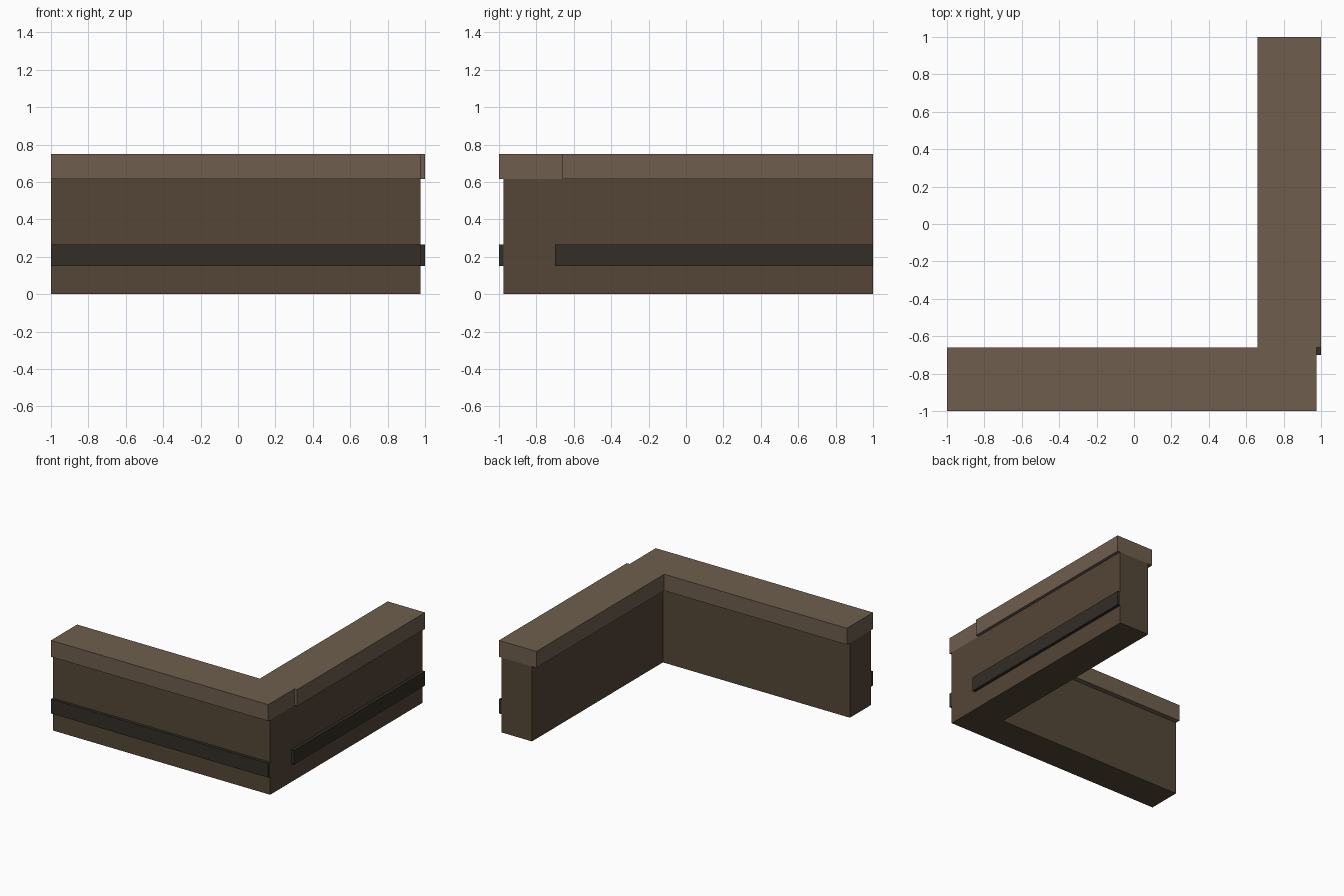
import bpy
import bmesh

if "Cube" in bpy.data.objects:
    bpy.data.objects.remove(bpy.data.objects["Cube"])


def material(name, rgb):
    m = bpy.data.materials.new(name)
    m.diffuse_color = (*rgb, 1)
    m.use_nodes = True
    m.node_tree.nodes["Principled BSDF"].inputs["Base Color"].default_value = m.diffuse_color
    return m


def box(name, lo, hi, mat):
    bm = bmesh.new()
    bmesh.ops.create_cube(bm, size=1)
    for v in bm.verts:
        v.co = [a + (b - a) * (c + 0.5) for a, b, c in zip(lo, hi, v.co)]
    mesh = bpy.data.meshes.new(name)
    bm.to_mesh(mesh)
    bm.free()
    mesh.materials.append(mat)
    obj = bpy.data.objects.new(name, mesh)
    bpy.context.collection.objects.link(obj)


wall = material("wall_brown", (0.089, 0.061, 0.039))
cap = material("cap_tan", (0.156, 0.114, 0.076))
band = material("band_dark", (0.034, 0.026, 0.019))

FACE, INNER, CAP_INNER = 0.975, 0.70, 0.66   # distances from centre
CAP_Z, TOP = 0.615, 0.75                     # cap heights
BAND_Z0, BAND_Z1 = 0.15, 0.267               # band heights

# Front leg, running through the corner
box("front_wall", (-1, -FACE, 0), (FACE, -INNER, CAP_Z), wall)
box("front_cap", (-1, -1, CAP_Z), (FACE, -CAP_INNER, TOP), cap)
box("front_band", (-1, -1, BAND_Z0), (FACE, -FACE, BAND_Z1), band)

# Right leg, butting against the front leg
box("side_wall", (INNER, -INNER, 0), (FACE, 1, CAP_Z), wall)
box("side_cap", (CAP_INNER, -CAP_INNER, CAP_Z), (1, 1, TOP), cap)
box("side_band", (FACE, -INNER, BAND_Z0), (1, 1, BAND_Z1), band)
